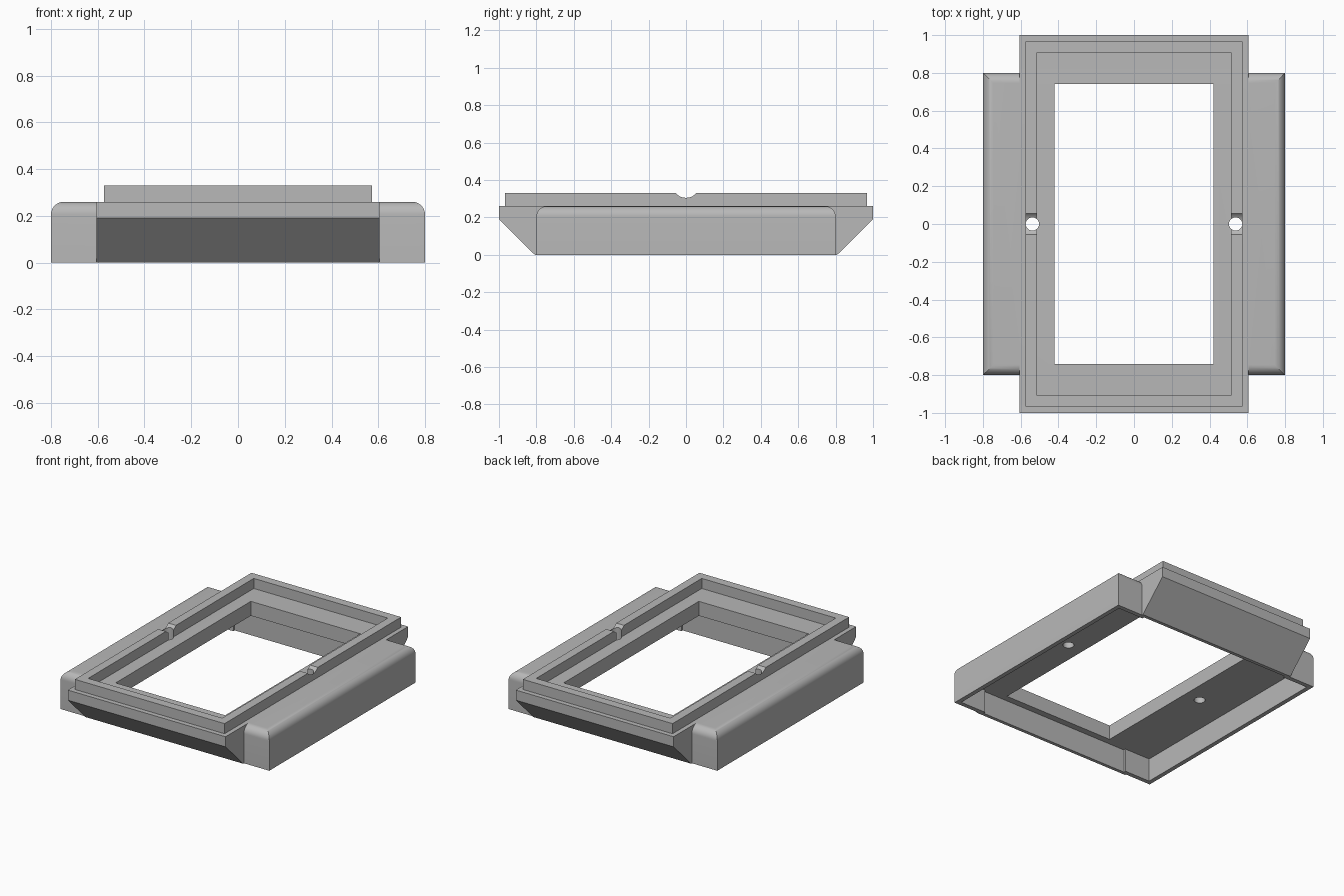
import bpy, bmesh, math
from mathutils import Matrix, Vector

if "Cube" in bpy.data.objects:
    bpy.data.objects.remove(bpy.data.objects["Cube"], do_unlink=True)

grey = bpy.data.materials.new("plain grey")
grey.use_nodes = True
colour = (0.48, 0.48, 0.48, 1)
grey.diffuse_color = colour
grey.node_tree.nodes["Principled BSDF"].inputs["Base Color"].default_value = colour

DECK, CEILING, RIM_TOP, WALL = 0.26, 0.16, 0.33, 0.03


def make(name, bm):
    bmesh.ops.recalc_face_normals(bm, faces=bm.faces)
    mesh = bpy.data.meshes.new(name)
    bm.to_mesh(mesh)
    bm.free()
    mesh.materials.append(grey)
    obj = bpy.data.objects.new(name, mesh)
    bpy.context.collection.objects.link(obj)
    return obj


def block(name, hx, hy, z0, z1, fillet=0):
    """Centred box, optionally with its four top edges rounded."""
    bm = bmesh.new()
    bmesh.ops.create_cube(bm, size=1, matrix=Matrix.Translation((0, 0, (z0 + z1) / 2))
                          @ Matrix.Diagonal((2 * hx, 2 * hy, z1 - z0, 1)))
    if fillet:
        top = [e for e in bm.edges if all(v.co.z > z1 - 0.001 for v in e.verts)]
        bmesh.ops.bevel(bm, geom=top, offset=fillet, segments=10, profile=0.5,
                        affect='EDGES')
    return make(name, bm)


def prism(name, profile, hx):
    """Profile of (y, z) points swept along x."""
    bm = bmesh.new()
    face = bm.faces.new([bm.verts.new((-hx, y, z)) for y, z in profile])
    ext = bmesh.ops.extrude_face_region(bm, geom=[face])
    bmesh.ops.translate(bm, vec=Vector((2 * hx, 0, 0)),
                        verts=[g for g in ext["geom"] if isinstance(g, bmesh.types.BMVert)])
    return make(name, bm)


def cylinder(name, radius, length, matrix, segments=48):
    bm = bmesh.new()
    bmesh.ops.create_cone(bm, cap_ends=True, segments=segments, radius1=radius,
                          radius2=radius, depth=length, matrix=matrix)
    return make(name, bm)


def combine(target, operation, tools):
    for tool in tools:
        tool.hide_render = True
        mod = target.modifiers.new(operation, 'BOOLEAN')
        mod.operation, mod.solver, mod.object = operation, 'EXACT', tool
    bpy.context.view_layer.update()
    graph = bpy.context.evaluated_depsgraph_get()
    mesh = bpy.data.meshes.new_from_object(target.evaluated_get(graph))
    target.modifiers.clear()
    target.data = mesh


# Housing: rounded wide block joined with a longer bar that has sloping ends
housing = block("housing", 0.8, 0.8, 0, DECK, fillet=0.055)
half = [(0.808, 0), (1, 0.19), (1, DECK)]
centre_bar = prism("centre_bar", half + [(-y, z) for y, z in reversed(half)], 0.605)
combine(housing, 'UNION', [centre_bar])

# Hollow underside, window and screw holes
cavity = block("cavity_cutter", 0.8 - WALL, 0.8 - WALL, -0.1, CEILING)
centre_cavity = block("centre_cavity_cutter", 0.605 - WALL, 0.785, -0.1, CEILING)
window = block("window_cutter", 0.42, 0.74, -0.2, 0.5)
holes = [cylinder("hole_cutter", 0.035, 1, Matrix.Translation((s * 0.538, 0, 0.2)))
         for s in (-1, 1)]
combine(housing, 'DIFFERENCE', [cavity, centre_cavity, window] + holes)

# Raised rim around the window with a round notch over each hole
rim = block("raised_rim", 0.574, 0.967, DECK, RIM_TOP)
rim_inside = block("rim_cutter", 0.514, 0.907, 0.1, 0.5)
notch = cylinder("notch_cutter", 0.073, 2, Matrix.Translation((0, 0, 0.378))
                 @ Matrix.Rotation(math.pi / 2, 4, 'Y'))
combine(rim, 'DIFFERENCE', [rim_inside, notch] + holes)

for tool in [centre_bar, cavity, centre_cavity, window, rim_inside, notch] + holes:
    bpy.data.objects.remove(tool, do_unlink=True)

# Smooth fillets and holes, crisp edges elsewhere
for obj in (housing, rim):
    bpy.ops.object.select_all(action='DESELECT')
    obj.select_set(True)
    bpy.context.view_layer.objects.active = obj
    bpy.ops.object.shade_smooth_by_angle(angle=math.radians(30))
